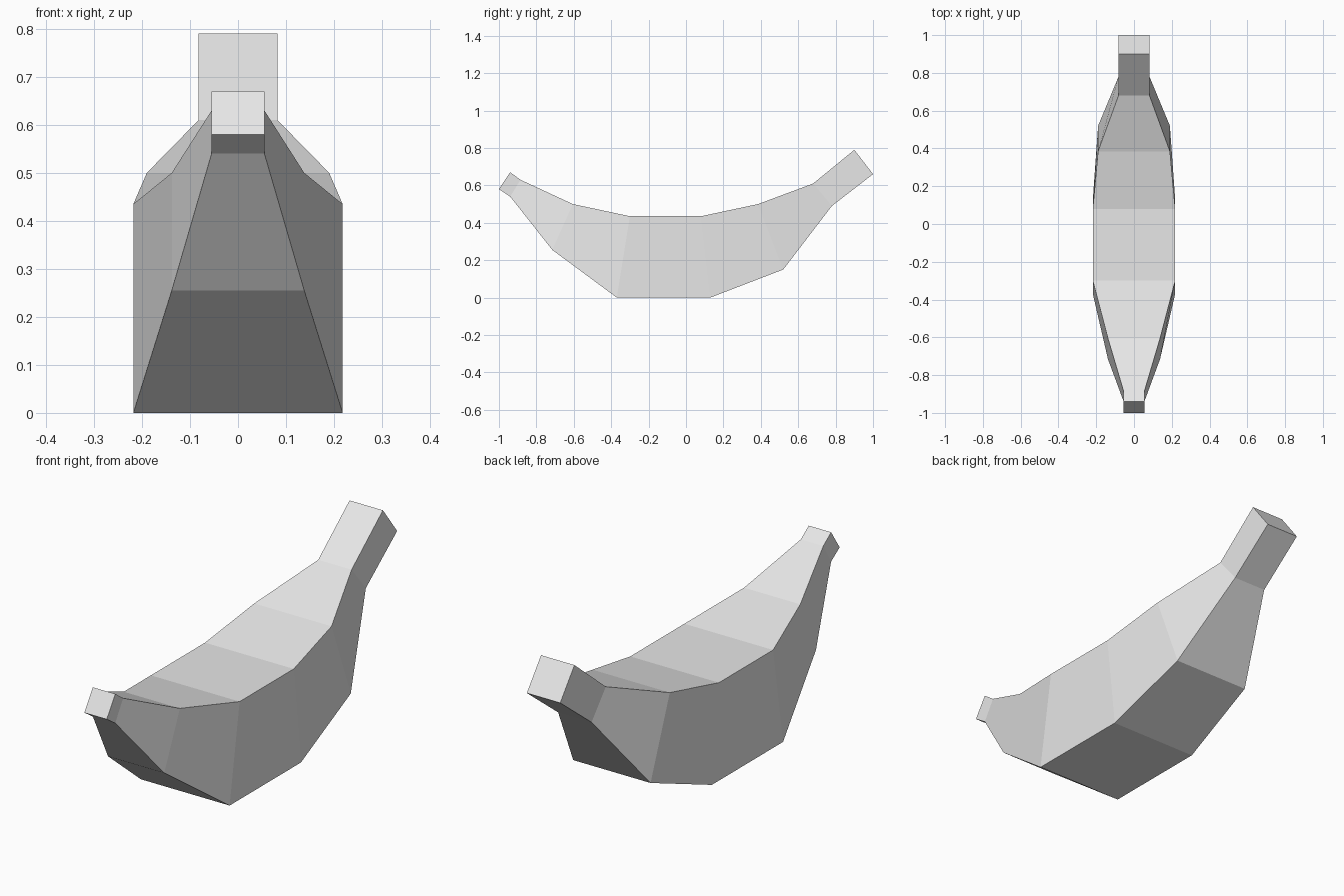
import bpy
import bmesh

cube = bpy.data.objects.get("Cube")
if cube:
    bpy.data.objects.remove(cube, do_unlink=True)

# Single plain colour
grey = bpy.data.materials.new("light_grey")
grey.use_nodes = True
colour = (0.8, 0.8, 0.8, 1.0)
grey.diffuse_color = colour
grey.node_tree.nodes["Principled BSDF"].inputs["Base Color"].default_value = colour

# Cross-sections from tip to stem: half width, top (y, z), bottom (y, z)
sections = [
    (0.055, (-0.94, 0.67), (-1.0, 0.58)),
    (0.055, (-0.885, 0.63), (-0.94, 0.54)),
    (0.138, (-0.605, 0.50), (-0.715, 0.255)),
    (0.218, (-0.30, 0.435), (-0.37, 0.0)),
    (0.218, (0.08, 0.435), (0.13, 0.0)),
    (0.19, (0.385, 0.50), (0.52, 0.15)),
    (0.082, (0.68, 0.61), (0.78, 0.49)),
    (0.082, (0.90, 0.79), (1.0, 0.66)),
]

# Curved fruit body lofted through the rectangular sections
bm = bmesh.new()
rings = []
for w, top, bottom in sections:
    corners = [(-w, *bottom), (w, *bottom), (w, *top), (-w, *top)]
    rings.append([bm.verts.new(c) for c in corners])
for a, b in zip(rings, rings[1:]):
    for i in range(4):
        j = (i + 1) % 4
        bm.faces.new((a[i], a[j], b[j], b[i]))

# Flat caps on the tip and the stem
bm.faces.new(rings[0])
bm.faces.new(rings[-1])
bmesh.ops.recalc_face_normals(bm, faces=bm.faces)

mesh = bpy.data.meshes.new("banana")
bm.to_mesh(mesh)
bm.free()
mesh.materials.append(grey)
banana = bpy.data.objects.new("banana", mesh)
bpy.context.collection.objects.link(banana)
